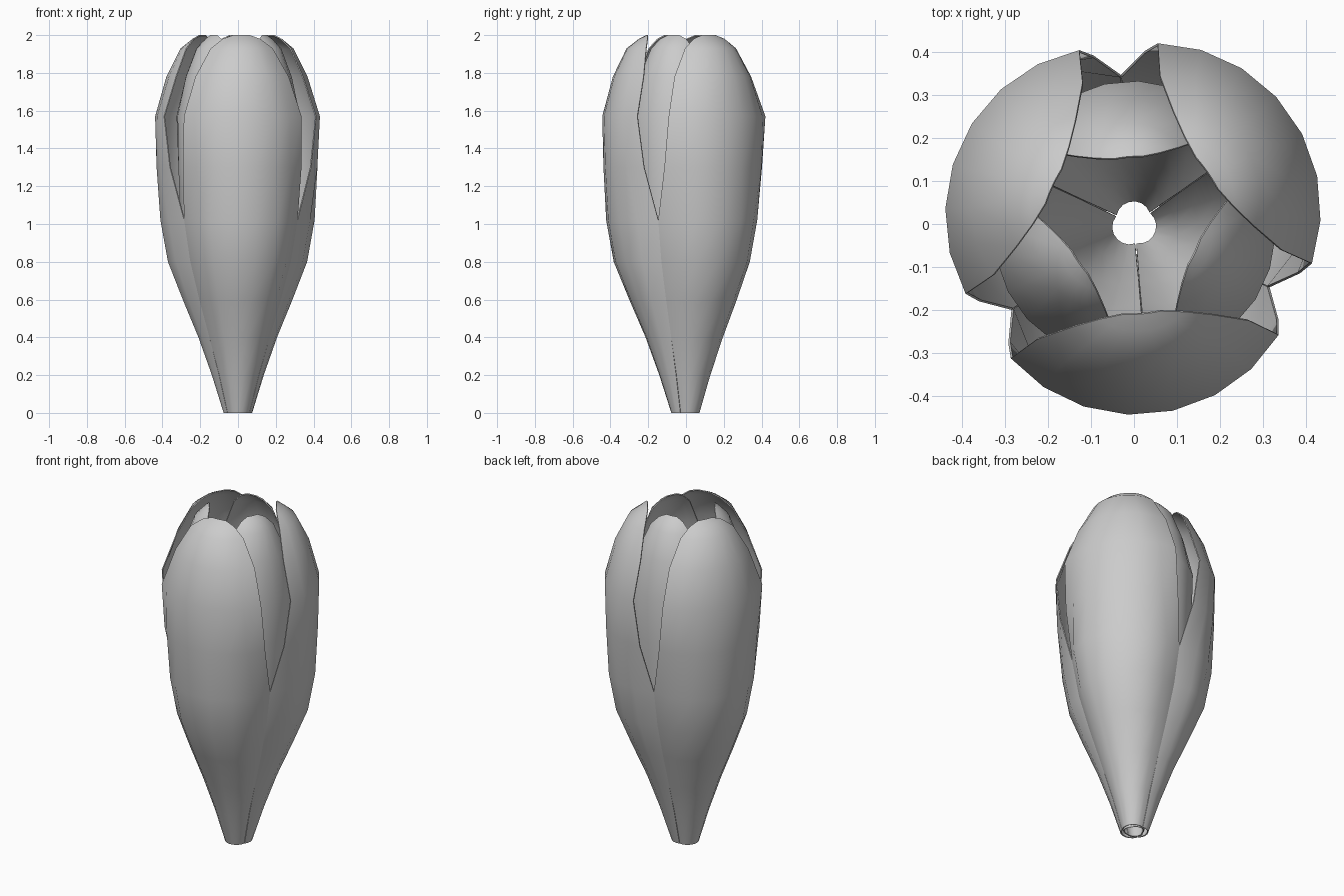
import bpy, bmesh
from math import sin, cos, radians

if "Cube" in bpy.data.objects:
    bpy.data.objects.remove(bpy.data.objects["Cube"])

# Petal rows: height, radius on the centre line, radius at the edge, half angle
ROWS = [
    (0.00, 0.078, 0.068, 59), (0.20, 0.142, 0.122, 59.5), (0.40, 0.215, 0.185, 60),
    (0.60, 0.302, 0.250, 60), (0.80, 0.385, 0.308, 60), (1.02, 0.425, 0.348, 60),
    (1.30, 0.438, 0.403, 51.5), (1.57, 0.444, 0.424, 47.5), (1.78, 0.388, 0.350, 45),
    (1.93, 0.315, 0.280, 36), (1.98, 0.250, 0.236, 25), (2.00, 0.210, 0.212, 12),
]
SEGS = 7


def petal(name, heading, scale):
    """One cupped petal, built as a curved grid with a thin solid wall."""
    bm = bmesh.new()
    grid = []
    for z, rc, re, half in ROWS:
        row = []
        for i in range(SEGS + 1):
            u = 2 * i / SEGS - 1
            r = (rc + (re - rc) * u * u) * scale
            a = radians(heading + half * u)
            row.append(bm.verts.new((r * cos(a), r * sin(a), z)))
        grid.append(row)
    for lo, hi in zip(grid, grid[1:]):
        for i in range(SEGS):
            bm.faces.new((lo[i], lo[i + 1], hi[i + 1], hi[i]))
    me = bpy.data.meshes.new(name)
    bm.to_mesh(me)
    bm.free()
    ob = bpy.data.objects.new(name, me)
    bpy.context.collection.objects.link(ob)
    wall = ob.modifiers.new("wall", 'SOLIDIFY')
    wall.thickness = 0.006
    wall.offset = -1
    bpy.ops.object.select_all(action='DESELECT')
    bpy.context.view_layer.objects.active = ob
    ob.select_set(True)
    bpy.ops.object.modifier_apply(modifier="wall")
    # keep the rim level at the top and the base on the ground
    for v in ob.data.vertices:
        v.co.z = min(max(v.co.z, 0.0), 2.0)
    bpy.ops.object.shade_smooth_by_angle(angle=radians(45))
    return ob


# Three outer petals, and three narrower inner ones between them
for k in range(3):
    petal(f"outer_petal_{k + 1}", -85 + 120 * k, 1.0)
    petal(f"inner_petal_{k + 1}", -25 + 120 * k, 0.75)
